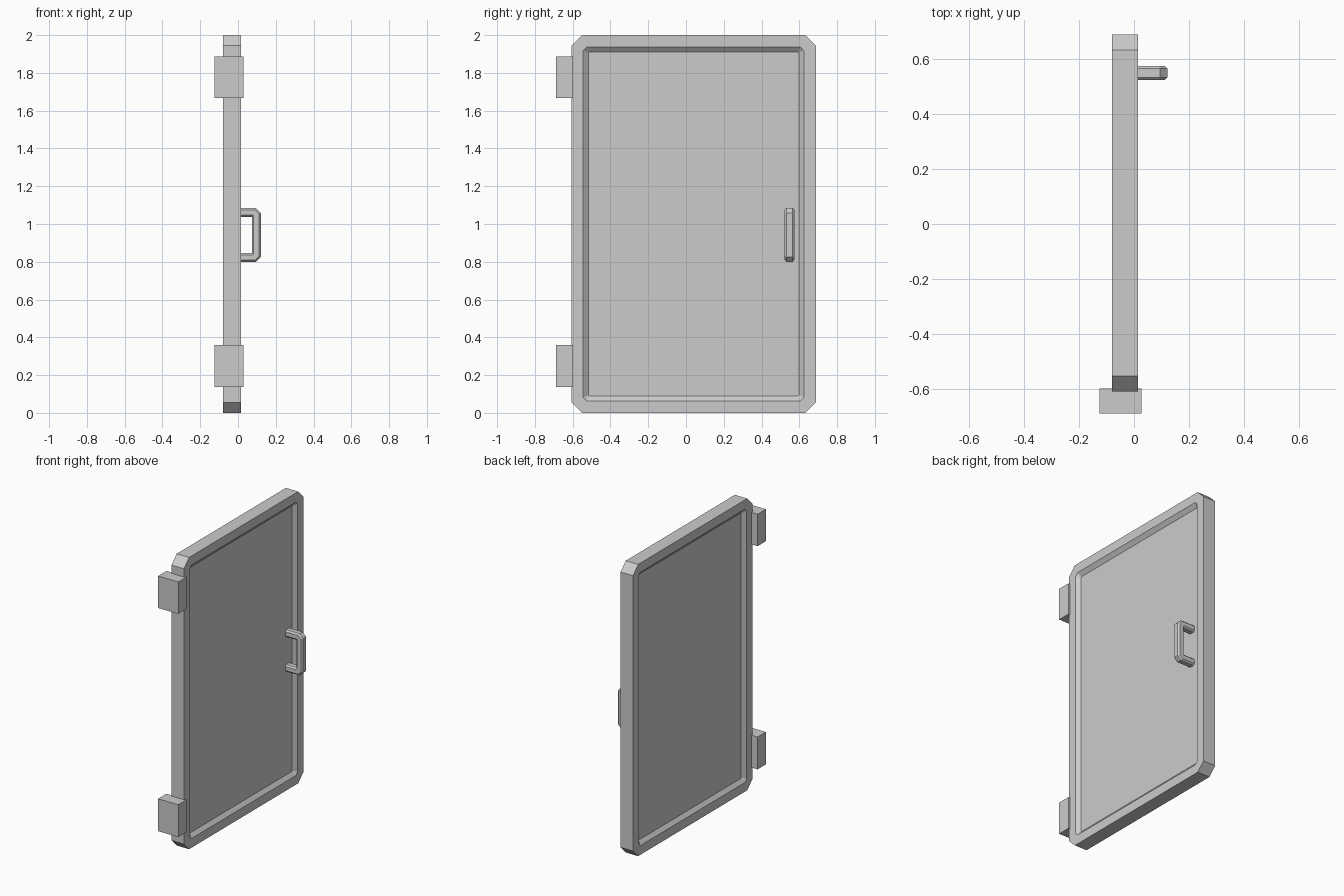
import bpy, bmesh
from mathutils import Vector

if "Cube" in bpy.data.objects:
    bpy.data.objects.remove(bpy.data.objects["Cube"])


def make_object(name, bm):
    bmesh.ops.recalc_face_normals(bm, faces=bm.faces)
    mesh = bpy.data.meshes.new(name)
    bm.to_mesh(mesh)
    bm.free()
    obj = bpy.data.objects.new(name, mesh)
    bpy.context.collection.objects.link(obj)
    return obj


def octagon(cu, cv, hu, hv, c):
    """Rectangle with chamfered corners, as 2D points."""
    pts = []
    for su, sv in ((1, 1), (-1, 1), (-1, -1), (1, -1)):
        a = (cu + su * hu, cv + sv * (hv - c))
        b = (cu + su * (hu - c), cv + sv * hv)
        pts += [a, b] if su * sv > 0 else [b, a]
    return pts


def loft(name, rings):
    """Join rings of points into a capped solid."""
    bm = bmesh.new()
    rows = [[bm.verts.new(p) for p in ring] for ring in rings]
    n = len(rows[0])
    for r0, r1 in zip(rows, rows[1:]):
        for i in range(n):
            j = (i + 1) % n
            bm.faces.new((r0[i], r0[j], r1[j], r1[i]))
    bm.faces.new(rows[0])
    bm.faces.new(rows[-1])
    return make_object(name, bm)


def box(name, lo, hi):
    bm = bmesh.new()
    bmesh.ops.create_cube(bm, size=1)
    lo, hi = Vector(lo), Vector(hi)
    for v in bm.verts:
        v.co = (lo + hi) / 2 + v.co * (hi - lo)
    return make_object(name, bm)


# Door slab: chamfered outline, raised rim and sloped recess on both faces
X0, X1, DEPTH = -0.079, 0.015, 0.022
steps = [(X0 + DEPTH, 0.09, 0.004), (X0, 0.063, 0.018), (X0, 0, 0.056),
         (X1, 0, 0.056), (X1, 0.063, 0.018), (X1 - DEPTH, 0.09, 0.004)]
loft("door_panel", [[(x, y, z) for y, z in octagon(0.04, 1.0, 0.647 - t, 1.0 - t, c)]
                    for x, t, c in steps])

# Hinge blocks
for label, z0, z1 in (("lower", 0.138, 0.36), ("upper", 1.668, 1.887)):
    box(f"{label}_hinge", (-0.125, -0.687, z0), (0.028, -0.597, z1))

# Pull handle: chamfered square bar swept along a bent path with mitred corners
HY, HZ, R = 0.548, 0.942, 0.024
path = [Vector(p) for p in ((-0.02, 0.119), (0.085, 0.119), (0.097, 0.107),
                            (0.097, -0.107), (0.085, -0.119), (-0.02, -0.119))]
rings = []
for i, p in enumerate(path):
    a = (p - path[i - 1]).normalized() if i else None
    b = (path[i + 1] - p).normalized() if i < len(path) - 1 else a
    a = a or b
    na, nb = Vector((-a.y, a.x)), Vector((-b.y, b.x))
    mitre = (na + nb) / (1 + na.dot(nb))
    rings.append([(p.x + mitre.x * u, HY + v, HZ + p.y + mitre.y * u)
                  for u, v in octagon(0, 0, R, 0.026, 0.01)])
loft("pull_handle", rings)
